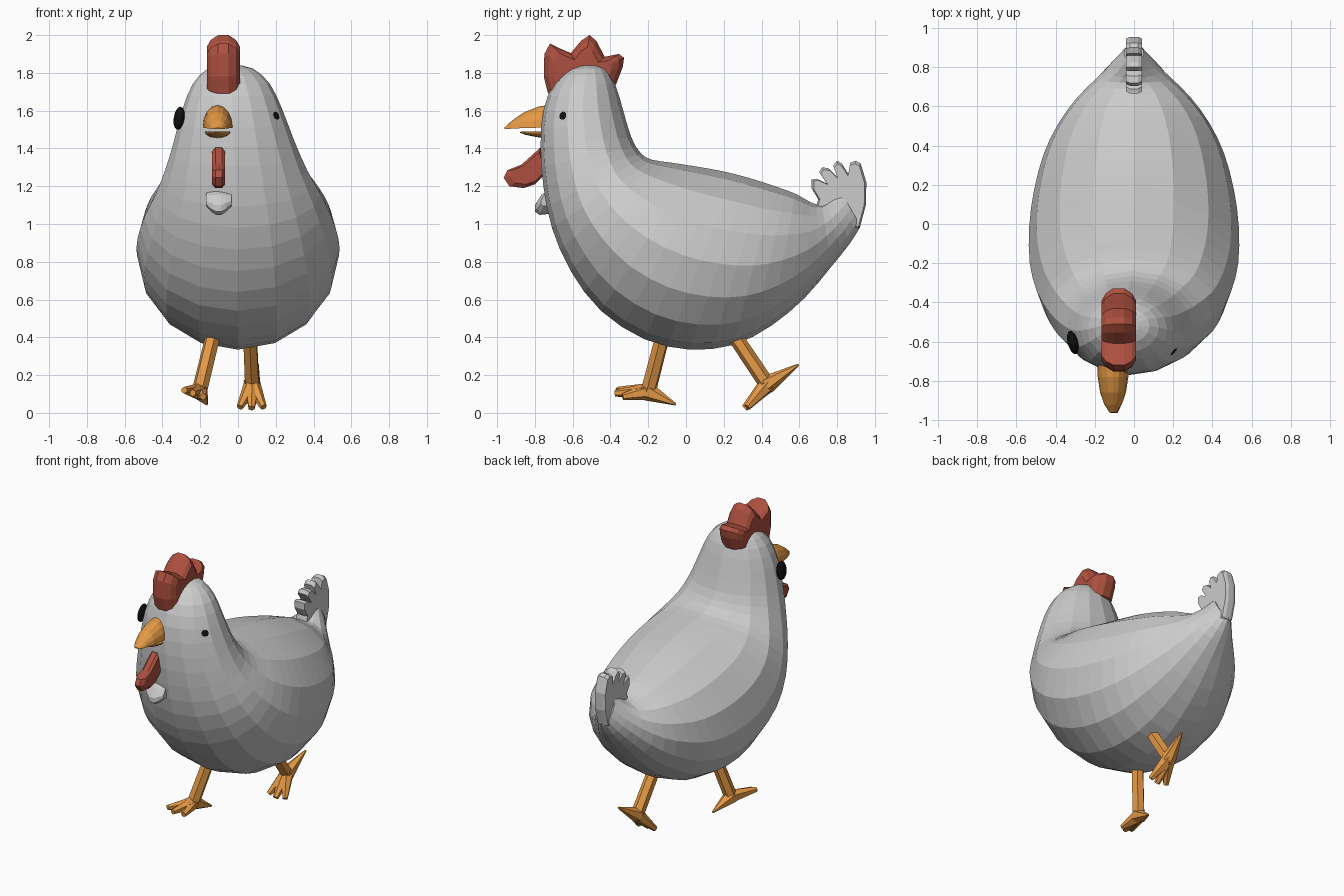
import bpy, bmesh
from math import sin, cos, pi
from mathutils import Vector


def material(name, rgb):
    m = bpy.data.materials.new(name)
    m.diffuse_color = (*rgb, 1)
    return m


RED = material("red", (0.42, 0.08, 0.05))
ORANGE = material("orange", (0.78, 0.32, 0.06))
BLACK = material("black", (0.006, 0.006, 0.006))


def finish(bm, name, mat=None):
    bmesh.ops.recalc_face_normals(bm, faces=bm.faces)
    me = bpy.data.meshes.new(name)
    bm.to_mesh(me)
    bm.free()
    ob = bpy.data.objects.new(name, me)
    bpy.context.collection.objects.link(ob)
    if mat:
        me.materials.append(mat)
    return ob


def skin(name, rings, mat=None):
    """Bridge equal-sized closed rings and cap both ends."""
    bm = bmesh.new()
    rows = [[bm.verts.new(p) for p in r] for r in rings]
    n = len(rows[0])
    for a, b in zip(rows, rows[1:]):
        for i in range(n):
            j = (i + 1) % n
            bm.faces.new((a[i], a[j], b[j], b[i]))
    bm.faces.new(rows[0])
    bm.faces.new(rows[-1])
    return finish(bm, name, mat)


def slab(name, pts, layers, pivot, mat=None):
    """Side profile (y, z) stacked along x; layers are (x, scale about pivot)."""
    py, pz = pivot
    return skin(name, [[(x, py + (y - py) * s, pz + (z - pz) * s) for y, z in pts]
                       for x, s in layers], mat)


def refine(keys, steps=2):
    """Catmull-Rom subdivision of the key sections."""
    k = [keys[0]] + keys + [keys[-1]]
    out = []
    for i in range(1, len(k) - 2):
        for s in range(steps):
            t = s / steps
            out.append([0.5 * (2 * b + (c - a) * t + (2 * a - 5 * b + 4 * c - d) * t * t
                               + (3 * b - a - 3 * c + d) * t ** 3)
                        for a, b, c, d in zip(*k[i - 1:i + 3])])
    return out + [keys[-1]]


# Body: fanned sections (front y, z, back y, z, half width, centre x)
keys = [
    (-0.54, 1.843, -0.50, 1.845, 0.02, -0.04),
    (-0.61, 1.82, -0.43, 1.825, 0.12, -0.04),
    (-0.70, 1.74, -0.375, 1.74, 0.205, -0.035),
    (-0.755, 1.60, -0.335, 1.61, 0.265, -0.03),
    (-0.77, 1.41, -0.29, 1.46, 0.32, -0.02),
    (-0.755, 1.20, -0.24, 1.375, 0.375, -0.01),
    (-0.71, 0.98, -0.18, 1.34, 0.435, 0),
    (-0.61, 0.75, -0.08, 1.325, 0.495, 0),
    (-0.45, 0.54, 0.05, 1.305, 0.532, 0),
    (-0.22, 0.39, 0.19, 1.28, 0.535, 0),
    (0.02, 0.335, 0.33, 1.245, 0.51, 0),
    (0.25, 0.36, 0.47, 1.20, 0.46, 0),
    (0.45, 0.46, 0.58, 1.16, 0.385, 0),
    (0.63, 0.61, 0.66, 1.115, 0.29, 0),
    (0.77, 0.775, 0.72, 1.10, 0.19, 0),
    (0.87, 0.90, 0.77, 1.13, 0.11, 0),
    (0.925, 0.99, 0.82, 1.17, 0.05, 0),
]
N = 16
rings = []
for ay, az, by, bz, w, cx in refine(keys):
    ring = []
    for i in range(N):
        a = 2 * pi * i / N
        t = 0.5 - 0.5 * cos(a)
        ring.append((cx + w * sin(a), ay + (by - ay) * t, az + (bz - az) * t))
    rings.append(ring)
skin("body", rings)

# Tail feathers
slab("tail", [(0.68, 1.07), (0.70, 1.13), (0.665, 1.19), (0.665, 1.235), (0.69, 1.24),
              (0.745, 1.215), (0.705, 1.275), (0.72, 1.30), (0.755, 1.295), (0.80, 1.25),
              (0.78, 1.31), (0.80, 1.335), (0.825, 1.32), (0.86, 1.265), (0.87, 1.325),
              (0.90, 1.335), (0.925, 1.32), (0.955, 1.22), (0.952, 1.10), (0.92, 0.98),
              (0.85, 0.95)],
     [(-0.04, 0.93), (-0.02, 1), (0.02, 1), (0.04, 0.93)], (0.83, 1.12))

# Comb
slab("comb", [(-0.73, 1.69), (-0.753, 1.78), (-0.75, 1.90), (-0.72, 1.955), (-0.68, 1.935),
              (-0.61, 1.905), (-0.555, 1.97), (-0.51, 2.0), (-0.475, 1.97), (-0.43, 1.885),
              (-0.355, 1.90), (-0.328, 1.88), (-0.335, 1.83), (-0.37, 1.74), (-0.50, 1.70)],
     [(-0.165, 0.72), (-0.145, 0.88), (-0.105, 1), (-0.05, 1), (-0.01, 0.88), (0.01, 0.72)],
     (-0.55, 1.78), RED)

# Wattle and the small chest tuft under it
slab("wattle", [(-0.77, 1.405), (-0.87, 1.315), (-0.945, 1.285), (-0.965, 1.245),
                (-0.935, 1.20), (-0.86, 1.19), (-0.80, 1.21), (-0.74, 1.27)],
     [(-0.137, 0.8), (-0.12, 1), (-0.085, 1), (-0.068, 0.8)], (-0.80, 1.29), RED)
slab("chest_tuft", [(-0.73, 1.175), (-0.765, 1.155), (-0.80, 1.10), (-0.80, 1.065),
                    (-0.775, 1.048), (-0.71, 1.055)],
     [(-0.17, 0.55), (-0.14, 0.85), (-0.115, 1), (-0.09, 1), (-0.065, 0.85), (-0.035, 0.55)],
     (-0.73, 1.15))


# Beak halves: arched sections (y, flat z, crown z, half width)
def beak(name, sections):
    skin(name, [[(-0.107 + w * cos(pi * i / 8), y, z0 + (z1 - z0) * sin(pi * i / 8))
                 for i in range(9)] for y, z0, z1, w in sections], ORANGE)


beak("upper_beak", [(-0.70, 1.51, 1.635, 0.08), (-0.78, 1.51, 1.622, 0.078),
                    (-0.86, 1.508, 1.59, 0.066), (-0.92, 1.505, 1.548, 0.045),
                    (-0.962, 1.502, 1.51, 0.018)])
beak("lower_beak", [(-0.70, 1.49, 1.45, 0.07), (-0.79, 1.49, 1.46, 0.065),
                    (-0.85, 1.49, 1.472, 0.045), (-0.88, 1.488, 1.484, 0.015)])

# Eyes: flattened balls facing outward
for name, pos, out in (("eye_a", (0.185, -0.642, 1.56), (0.72, -0.66, 0.2)),
                       ("eye_b", (-0.312, -0.605, 1.56), (-0.95, -0.25, 0.15))):
    bm = bmesh.new()
    bmesh.ops.create_uvsphere(bm, u_segments=16, v_segments=8, radius=0.062)
    rot = Vector(out).to_track_quat('Z', 'Y')
    for v in bm.verts:
        v.co.z *= 0.4
        v.co = rot @ v.co + Vector(pos)
    finish(bm, name, BLACK)


# Legs: tapered shank, three toes and a heel spur
def taper(bm, p, q, r1, r2):
    p, q = Vector(p), Vector(q)
    res = bmesh.ops.create_cone(bm, cap_ends=True, segments=6, radius1=r1, radius2=r2,
                                depth=(q - p).length)
    rot = (q - p).to_track_quat('Z', 'Y')
    for v in res["verts"]:
        v.co = rot @ v.co + (p + q) / 2


def leg(name, hip, ankle, toes, heel):
    bm = bmesh.new()
    taper(bm, hip, ankle, 0.04, 0.042)
    for tip in toes:
        taper(bm, ankle, tip, 0.046, 0.018)
    taper(bm, ankle, heel, 0.05, 0.006)
    finish(bm, name, ORANGE)


leg("front_leg", (-0.125, -0.115, 0.44), (-0.205, -0.20, 0.112),
    [(-0.285, -0.365, 0.12), (-0.24, -0.375, 0.105), (-0.185, -0.335, 0.085)],
    (-0.165, -0.055, 0.045))
leg("rear_leg", (0.062, 0.235, 0.44), (0.075, 0.43, 0.15),
    [(0.01, 0.325, 0.03), (0.072, 0.31, 0.025), (0.135, 0.325, 0.03)],
    (0.105, 0.595, 0.255))
